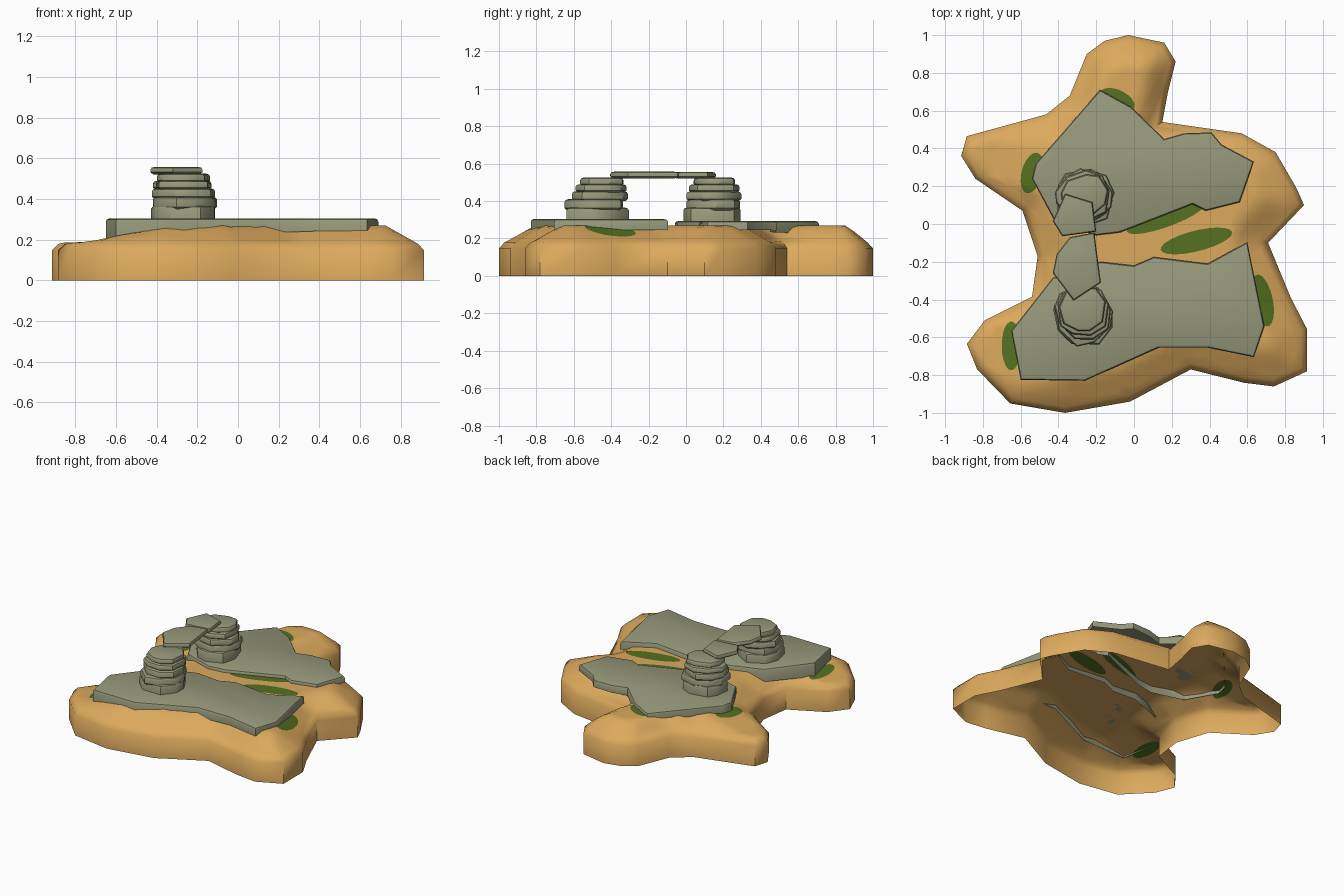
import bpy, bmesh, math, random
from mathutils import Vector
from mathutils.geometry import delaunay_2d_cdt, intersect_point_line

if "Cube" in bpy.data.objects:
    bpy.data.objects.remove(bpy.data.objects["Cube"])

random.seed(4)


def material(name, col):
    m = bpy.data.materials.new(name)
    m.diffuse_color = (*col, 1)
    m.use_nodes = True
    m.node_tree.nodes["Principled BSDF"].inputs["Base Color"].default_value = m.diffuse_color
    return m


SAND = material("sand", (0.72, 0.40, 0.11))
GRASS = material("grass", (0.09, 0.165, 0.015))
STONE = material("stone", (0.31, 0.32, 0.20))


def finish(name, bm, mats, angle):
    # smooth shading with sharp edges kept by angle
    bm.normal_update()
    for f in bm.faces:
        f.smooth = True
    for e in bm.edges:
        e.smooth = len(e.link_faces) == 2 and e.calc_face_angle(0) < math.radians(angle)
    me = bpy.data.meshes.new(name)
    bm.to_mesh(me)
    bm.free()
    for m in mats:
        me.materials.append(m)
    ob = bpy.data.objects.new(name, me)
    bpy.context.collection.objects.link(ob)
    return ob


def ccw(pts):
    pts = [Vector(p) for p in pts]
    area = sum(a.cross(b) for a, b in zip(pts, pts[1:] + pts[:1]))
    return pts if area > 0 else pts[::-1]


def inset(pts, d):
    # mitred inward offset of a counter-clockwise polygon
    out = []
    n = len(pts)
    for i, p in enumerate(pts):
        a = (p - pts[i - 1]).normalized()
        b = (pts[(i + 1) % n] - p).normalized()
        na, nb = Vector((-a.y, a.x)), Vector((-b.y, b.x))
        m = (na + nb).normalized()
        out.append(p + m * d / max(0.5, m.dot(na)))
    return out


def prism(bm, pts, rings, closed):
    # rings: (inset, height or height function of x)
    pts = ccw(pts)
    rows = []
    for d, z in rings:
        rows.append([bm.verts.new((p.x, p.y, z(p.x) if callable(z) else z)) for p in inset(pts, d)])
    n = len(pts)
    for lo, hi in zip(rows, rows[1:]):
        for i in range(n):
            j = (i + 1) % n
            bm.faces.new((lo[i], lo[j], hi[j], hi[i]))
    bm.faces.new(rows[-1])
    if closed:
        bm.faces.new(rows[0][::-1])


# ---- island base -------------------------------------------------------
outline = ccw([(-.03, 1), (.16, .96), (.22, .86), (.18, .70), (.15, .54), (.57, .48), (.75, .38),
               (.86, .19), (.90, .10), (.71, -.10), (.83, -.39), (.915, -.555), (.915, -.78),
               (.74, -.86), (.58, -.84), (.30, -.77), (-.02, -.94), (-.365, -1), (-.655, -.95),
               (-.83, -.77), (-.885, -.635), (-.79, -.51), (-.54, -.385), (-.51, -.17),
               (-.59, .07), (-.84, .24), (-.915, .36), (-.885, .465), (-.465, .58),
               (-.34, .68), (-.25, .90), (-.155, .97)])
segs = list(zip(outline, outline[1:] + outline[:1]))

# grass patches: centre, radii, turn in degrees
patches = [(-.09, .655, .10, .055, -25), (-.54, .27, .055, .11, -15), (.17, .035, .22, .05, 20),
           (.33, -.09, .195, .055, 14), (.68, -.405, .055, .14, 12), (-.65, -.645, .05, .13, 0)]


def edge_distance(p):
    best = 9
    for a, b in segs:
        q, t = intersect_point_line(p, a, b)
        q = a.lerp(b, min(1, max(0, t)))
        best = min(best, (p - q.to_2d()).length)
    return best


def inside(p):
    hit = False
    for a, b in segs:
        if (a.y > p.y) != (b.y > p.y) and p.x < a.x + (p.y - a.y) * (b.x - a.x) / (b.y - a.y):
            hit = not hit
    return hit


def ground(p):
    # rounded rim rising to a plateau that falls away on the left lobes
    d = edge_distance(p)
    width = .13 if p.y > .55 else .19
    z = .148 + d / .03 * .032 if d < .03 else min(.27, .18 + (d - .03) / (width - .03) * .09)
    cap = .27 - .083 * min(1, max(0, (-.35 - p.x) / .4))
    return min(z, cap)


def in_patch(p):
    for cx, cy, rx, ry, deg in patches:
        a = math.radians(deg)
        x, y = p.x - cx, p.y - cy
        u, v = x * math.cos(a) + y * math.sin(a), y * math.cos(a) - x * math.sin(a)
        if (u / rx) ** 2 + (v / ry) ** 2 < 1:
            return True
    return False


loops = [outline, inset(outline, .03)]
for cx, cy, rx, ry, deg in patches:
    a = math.radians(deg)
    ring = []
    for i in range(22):
        t = math.tau * i / 22
        u, v = rx * math.cos(t), ry * math.sin(t)
        ring.append(Vector((cx + u * math.cos(a) - v * math.sin(a), cy + u * math.sin(a) + v * math.cos(a))))
    loops.append(ring)
pts, edges = [], []
for ring in loops:
    s, n = len(pts), len(ring)
    pts += ring
    edges += [(s + i, s + (i + 1) % n) for i in range(n)]
step = .05
for i in range(-20, 21):
    for j in range(-21, 22):
        p = Vector((i * step + (j % 2) * step / 2, j * step))
        if inside(p) and edge_distance(p) > .05:
            pts.append(p)
cv, ce, cf = delaunay_2d_cdt(pts, edges, [], 1, 1e-4)[:3]

bm = bmesh.new()
vs = [bm.verts.new((p[0], p[1], ground(Vector(p)))) for p in cv]
for f in cf:
    face = bm.faces.new([vs[i] for i in f])
    c = face.calc_center_median().to_2d()
    face.material_index = 1 if in_patch(c) else 0
rim = [e for e in bm.edges if len(e.link_faces) == 1]
ext = bmesh.ops.extrude_edge_only(bm, edges=rim)["geom"]
for g in ext:
    if isinstance(g, bmesh.types.BMVert):
        g.co.z = 0
    elif isinstance(g, bmesh.types.BMFace):
        g.material_index = 0
bmesh.ops.recalc_face_normals(bm, faces=bm.faces)
bm.normal_update()
if sum(f.normal.z * f.calc_area() for f in bm.faces) < 0:
    bmesh.ops.reverse_faces(bm, faces=bm.faces)
finish("island_base", bm, [SAND, GRASS], 50)

# ---- ground slabs ------------------------------------------------------
front = [(-.43, -.285), (-.18, -.20), (0, -.22), (.105, -.175), (.39, -.21), (.60, -.095),
         (.69, -.54), (.635, -.705), (.39, -.655), (.13, -.655), (-.26, -.83), (-.60, -.825), (-.65, -.565)]
back = [(-.18, .71), (-.015, .62), (.16, .45), (.265, .48), (.41, .485), (.465, .42), (.635, .33),
        (.56, .115), (.38, .07), (.31, .105), (-.075, -.045), (-.2, -.06), (-.42, .015), (-.54, .24), (-.52, .32)]


def slab_bottom(x):
    return .203 + .042 * min(1, max(0, (x + .65) / 1.1))


for name, poly, top in (("front_slab", front, .304), ("back_slab", back, .293)):
    bm = bmesh.new()
    prism(bm, poly, [(0, slab_bottom), (0, top - .014), (.005, top - .004), (.015, top)], False)
    finish(name, bm, [STONE], 40)

# ---- stacked stone pillars ---------------------------------------------
# layers: bottom, top, x radius, y radius, y shift
layers = [(.27, .365, .16, .165, 0), (.35, .41, .158, .155, .0), (.40, .452, .15, .15, .01),
          (.445, .49, .145, .135, .015), (.48, .525, .13, .12, .02)]
for name, cx, cy, k, sh in (("front_pillar", -.27, -.485, 1.03, 1.8), ("back_pillar", -.265, .145, .97, .5)):
    bm = bmesh.new()
    for z0, z1, rx, ry, dy in layers:
        turn = random.uniform(0, 1)
        poly = []
        for i in range(9):
            t = math.tau * i / 9 + turn + random.uniform(-.15, .15)
            r = random.uniform(.93, 1.07)
            poly.append((cx + rx * r * math.cos(t), cy + dy * sh + ry * k * r * math.sin(t)))
        prism(bm, poly, [(.012, z0), (0, z0 + .012), (0, z1 - .014), (.006, z1 - .004), (.018, z1)], True)
    finish(name, bm, [STONE], 40)

# ---- bridge stones -----------------------------------------------------
near = [(-.34, -.07), (-.21, -.045), (-.19, -.20), (-.175, -.31), (-.32, -.405), (-.43, -.26), (-.41, -.16)]
far = [(-.365, .16), (-.22, .115), (-.2, -.04), (-.38, -.065), (-.43, .015)]
for name, poly, z0, z1 in (("front_bridge_stone", near, .522, .557), ("back_bridge_stone", far, .521, .555)):
    bm = bmesh.new()
    prism(bm, poly, [(.012, z0), (0, z0 + .01), (0, z1 - .012), (.005, z1 - .003), (.015, z1)], True)
    finish(name, bm, [STONE], 40)
